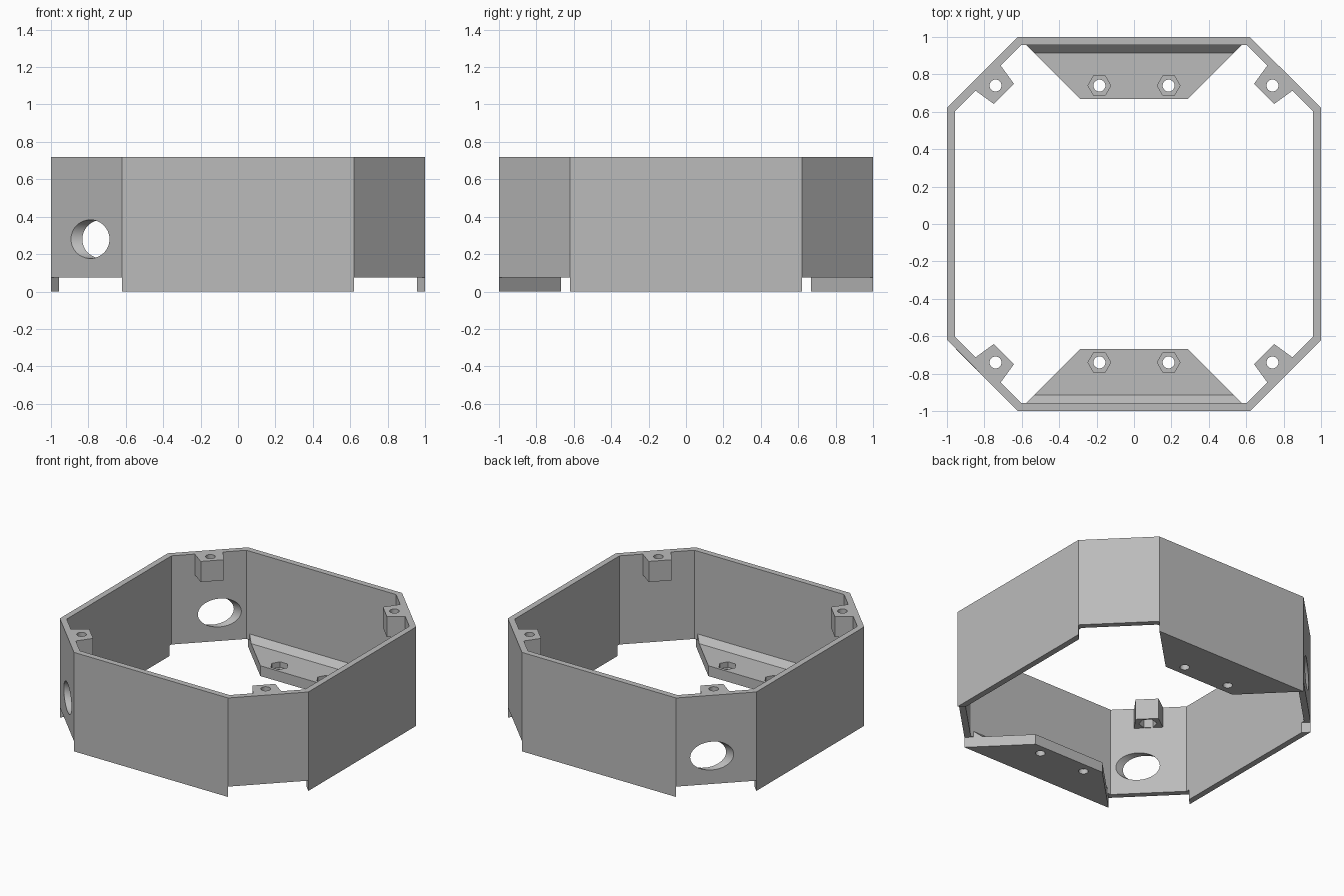
import bpy
from math import pi, cos, sin, sqrt

cube = bpy.data.objects.get("Cube")
if cube:
    bpy.data.objects.remove(cube, do_unlink=True)

H = 0.72        # wall height
WALL = 0.043    # wall thickness
CORNER = 0.62   # where the straight walls meet the diagonal ones
BASE = 0.075    # shelf thickness and height of the diagonal walls' lower edge
SKEW = 1 - CORNER

grey = bpy.data.materials.new("plain_grey")
grey.use_nodes = True
grey.diffuse_color = (0.5, 0.5, 0.5, 1)
grey.node_tree.nodes["Principled BSDF"].inputs["Base Color"].default_value = (0.5, 0.5, 0.5, 1)


def loft(name, first, last):
    """Solid between two matching outlines."""
    n = len(first)
    faces = [tuple(reversed(range(n))), tuple(range(n, 2 * n))]
    faces += [(i, (i + 1) % n, n + (i + 1) % n, n + i) for i in range(n)]
    mesh = bpy.data.meshes.new(name)
    mesh.from_pydata(first + last, [], faces)
    mesh.materials.append(grey)
    obj = bpy.data.objects.new(name, mesh)
    bpy.context.collection.objects.link(obj)
    bpy.context.view_layer.objects.active = obj
    bpy.ops.object.select_all(action='DESELECT')
    obj.select_set(True)
    bpy.ops.object.mode_set(mode='EDIT')
    bpy.ops.mesh.select_all(action='SELECT')
    bpy.ops.mesh.normals_make_consistent(inside=False)
    bpy.ops.object.mode_set(mode='OBJECT')
    return obj


def prism(name, outline, z0, z1):
    return loft(name, [(x, y, z0) for x, y in outline], [(x, y, z1) for x, y in outline])


def ring(cx, cy, r, n, turn=0.0):
    return [(cx + r * cos(2 * pi * i / n + turn), cy + r * sin(2 * pi * i / n + turn))
            for i in range(n)]


def cut(obj, cutter):
    cutter.hide_render = True
    mod = obj.modifiers.new("cut", 'BOOLEAN')
    mod.operation = 'DIFFERENCE'
    mod.solver = 'EXACT'
    mod.object = cutter
    bpy.ops.object.select_all(action='DESELECT')
    bpy.context.view_layer.objects.active = obj
    obj.select_set(True)
    bpy.ops.object.modifier_apply(modifier=mod.name)
    bpy.data.objects.remove(cutter, do_unlink=True)


def smooth(obj):
    bpy.ops.object.select_all(action='DESELECT')
    bpy.context.view_layer.objects.active = obj
    obj.select_set(True)
    bpy.ops.object.shade_smooth_by_angle(angle=pi / 6)


def octagon(side, corner):
    quarter = [(side, corner), (corner, side)]
    pts = []
    for _ in range(4):
        pts += quarter
        quarter = [(-y, x) for x, y in quarter]
    return pts


# Eight-sided wall
wall = prism("wall", octagon(1, CORNER), 0, H)
inset = CORNER - WALL * (sqrt(2) - 1)
cut(wall, prism("inside_cutter", octagon(1 - WALL, inset), -0.1, H + 0.1))

# Raised lower edge under each diagonal wall
for sx in (1, -1):
    for sy in (1, -1):
        notch = [(0.4, 0.4 + SKEW), (0.4 + SKEW, 0.4), (1.2, 1.2 - SKEW), (1.2 - SKEW, 1.2)]
        cut(wall, prism("notch_cutter", [(sx * x, sy * y) for x, y in notch], -0.1, BASE))

# Cable holes through two diagonal walls
for sy in (1, -1):
    circle = ring(sy * 0.83, 0.28, 0.103, 48)
    cut(wall, loft("cable_cutter", [(-1.1, y, z) for y, z in circle],
                   [(-0.55, y, z) for y, z in circle]))
smooth(wall)

# Front and back shelves with a sloped fillet, nut pockets and screw holes
back = 1 - WALL
profile = [(0.667, 0), (back, 0), (back, BASE + 0.043), (0.915, BASE), (0.667, BASE)]
for label, sy in (("front", -1), ("back", 1)):
    shelf = loft(label + "_shelf", [(SKEW - y, sy * y, z) for y, z in profile],
                 [(y - SKEW, sy * y, z) for y, z in profile])
    for x in (-0.185, 0.185):
        cut(shelf, prism("nut_cutter", ring(x, sy * 0.74, 0.061, 6), 0.035, 0.2))
        cut(shelf, prism("screw_cutter", ring(x, sy * 0.74, 0.032, 32), -0.1, 0.2))
    smooth(shelf)

# Lid posts in the four corners, with nut pockets underneath
near, far = 0.983, (1 + CORNER) / sqrt(2) - WALL
outline = [(near, -0.076), (far, -0.095), (far, 0.095), (near, 0.076)]
for i, label in enumerate(("back_left", "back_right", "front_right", "front_left")):
    a = pi / 4 + i * pi / 2
    c, s = cos(a), sin(a)
    post = prism(label + "_post", [(c * u - s * v, s * u + c * v) for u, v in outline],
                 H - 0.15, H)
    px, py = 1.047 * c, 1.047 * s
    cut(post, prism("nut_cutter", ring(px, py, 0.06, 6, a + pi / 2), H - 0.3, H - 0.085))
    cut(post, prism("screw_cutter", ring(px, py, 0.032, 32), H - 0.3, H + 0.1))
    smooth(post)
